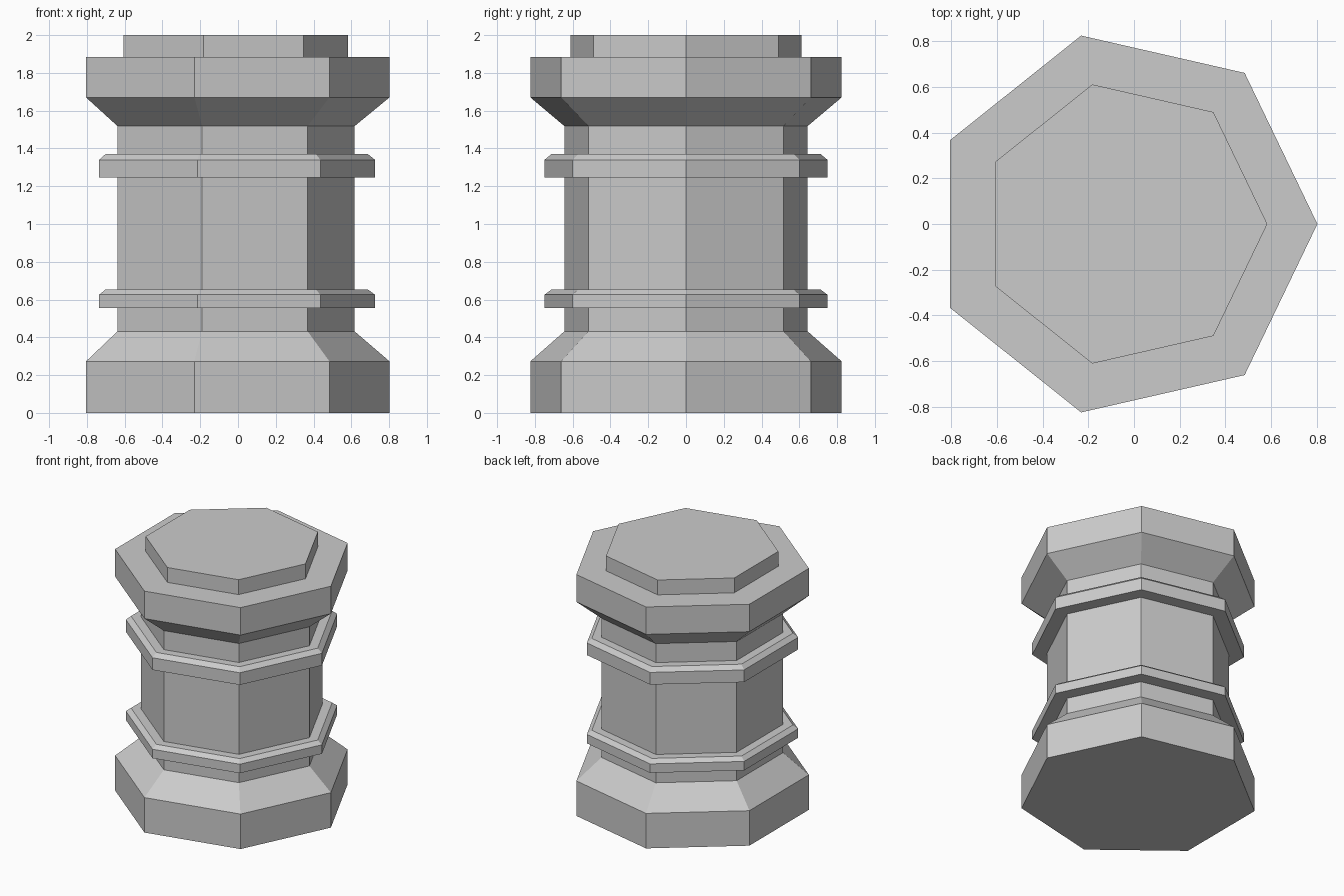
import bpy, bmesh, math

if "Cube" in bpy.data.objects:
    bpy.data.objects.remove(bpy.data.objects["Cube"])

SIDES = 7
CENTRE_X = -0.043


def lathe(name, profile):
    """Sweep a (radius, z) profile into a closed seven-sided solid."""
    bm = bmesh.new()
    rings = []
    for r, z in profile:
        rings.append([bm.verts.new((CENTRE_X + r * math.cos(math.tau * i / SIDES),
                                    r * math.sin(math.tau * i / SIDES), z))
                      for i in range(SIDES)])
    for a, b in zip(rings, rings[1:]):
        for i in range(SIDES):
            j = (i + 1) % SIDES
            bm.faces.new((a[i], a[j], b[j], b[i]))
    bm.faces.new(rings[0][::-1])
    bm.faces.new(rings[-1])
    mesh = bpy.data.meshes.new(name)
    bm.to_mesh(mesh)
    bm.free()
    obj = bpy.data.objects.new(name, mesh)
    bpy.context.collection.objects.link(obj)
    return obj


SHAFT = 0.66


def collar(z0, z1, z2):
    """Profile of a raised band with a bevelled upper edge."""
    return [(SHAFT, z0), (0.768, z0), (0.768, z1), (0.731, z2), (SHAFT, z2)]


# Profile sections, bottom to top
base = [(0.845, 0), (0.845, 0.273), (SHAFT, 0.432)]
lower_collar = collar(0.556, 0.626, 0.653)
upper_collar = collar(1.245, 1.34, 1.37)
capital = [(SHAFT, 1.518), (0.845, 1.67), (0.845, 1.884)]
top_slab = [(0.626, 1.884), (0.626, 2.0)]

# Complete watertight pillar
lathe("pillar", base + lower_collar + upper_collar + capital + top_slab)
